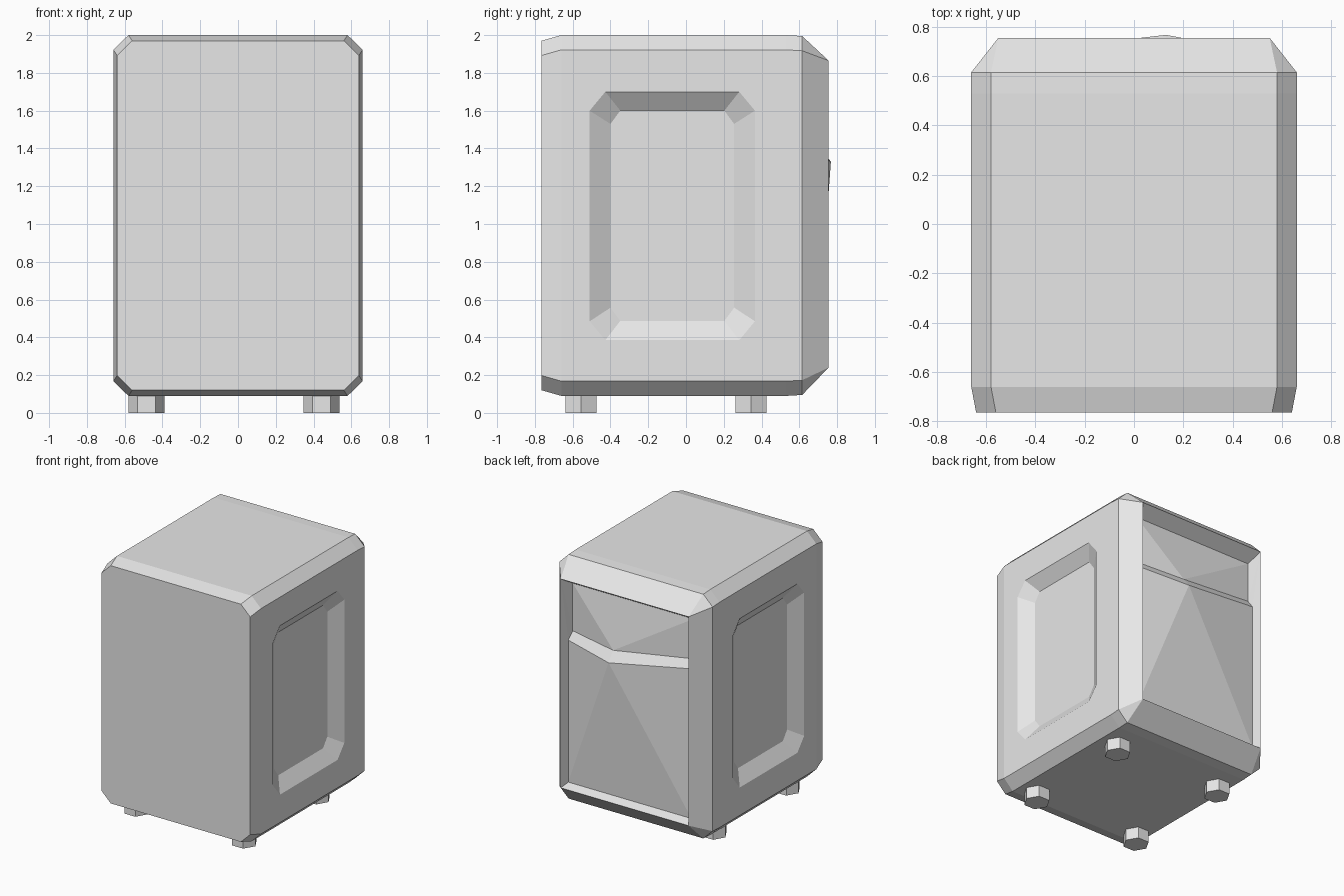
import bpy
import bmesh

cube = bpy.data.objects.get("Cube")
if cube:
    bpy.data.objects.remove(cube, do_unlink=True)

grey = bpy.data.materials.new("plain grey")
grey.use_nodes = True
COLOUR = (0.8, 0.8, 0.8, 1)
grey.diffuse_color = COLOUR
grey.node_tree.nodes["Principled BSDF"].inputs["Base Color"].default_value = COLOUR


def finish(bm, name):
    bmesh.ops.recalc_face_normals(bm, faces=bm.faces)
    mesh = bpy.data.meshes.new(name)
    bm.to_mesh(mesh)
    bm.free()
    mesh.materials.append(grey)
    obj = bpy.data.objects.new(name, mesh)
    bpy.context.collection.objects.link(obj)
    return obj


def octagon(a0, a1, b0, b1, ca, cb):
    """Rectangle with cut corners, two points per corner."""
    return [(a1, b1 - cb), (a1 - ca, b1), (a0 + ca, b1), (a0, b1 - cb),
            (a0, b0 + cb), (a0 + ca, b0), (a1 - ca, b0), (a1, b0 + cb)]


def bridge(bm, r1, r2):
    n = len(r1)
    for i in range(n):
        j = (i + 1) % n
        bm.faces.new((r1[i], r1[j], r2[j], r2[i]))


# Cabinet shell: chamfered sections from front to back
bm = bmesh.new()
rings = []
for y, hx, z0, z1 in ((-0.765, 0.64, 0.12, 1.97), (-0.66, 0.66, 0.09, 2.0),
                      (0.53, 0.66, 0.09, 2.0), (0.615, 0.66, 0.095, 1.995)):
    pts = octagon(-hx, hx, z0, z1, 0.08, 0.078)
    rings.append([bm.verts.new((x, y, z)) for x, z in pts])
for r1, r2 in zip(rings, rings[1:]):
    bridge(bm, r1, r2)
bm.faces.new(rings[0])

# Sloped back frame narrowing to a rectangular opening
rim = [bm.verts.new((x, 0.755, z)) for x, z in
       ((0.55, 1.865), (-0.55, 1.865), (-0.55, 0.24), (0.55, 0.24))]
last = rings[-1]
for i in range(4):
    j = (i + 1) % 4
    a, b, c = last[2 * i], last[2 * i + 1], last[(2 * i + 2) % 8]
    bm.faces.new((a, b, rim[i]))
    bm.faces.new((b, c, rim[j], rim[i]))

# Faceted back panel: bulging lower part, ledge, recessed upper part
peak = bm.verts.new((0.13, 0.767, 1.33))
fold = bm.verts.new((0.13, 0.71, 1.405))
sides = []
for s, ledge_z, rim_top, rim_low in ((1, 1.37, rim[0], rim[3]),
                                     (-1, 1.43, rim[1], rim[2])):
    low = bm.verts.new((s * 0.53, 0.69, 0.265))
    front = bm.verts.new((s * 0.53, 0.69, ledge_z))
    back = bm.verts.new((s * 0.52, 0.65, ledge_z + 0.06))
    top = bm.verts.new((s * 0.52, 0.65, 1.80))
    for face in ((rim_top, rim_low, low, front), (rim_top, front, back),
                 (rim_top, back, top), (low, peak, front),
                 (front, peak, fold, back), (back, fold, top)):
        bm.faces.new(face)
    sides.append((low, top))
(low_l, top_l), (low_r, top_r) = sides
bm.faces.new((low_l, low_r, peak))
bm.faces.new((top_l, top_r, fold))
bm.faces.new((rim[0], rim[1], top_r, top_l))
bm.faces.new((rim[3], rim[2], low_r, low_l))
body = finish(bm, "cabinet_body")

# Bevelled recess pressed into each side
for s in (1, -1):
    bm = bmesh.new()
    outer = octagon(-0.51, 0.365, 0.385, 1.70, 0.083, 0.1)
    inner = octagon(-0.40, 0.255, 0.487, 1.60, 0.052, 0.07)
    loops = [[bm.verts.new((s * x, y, z)) for y, z in pts]
             for x, pts in ((0.59, inner), (0.66, outer), (0.72, outer))]
    bridge(bm, loops[0], loops[1])
    bridge(bm, loops[1], loops[2])
    bm.faces.new(loops[0])
    bm.faces.new(loops[2])
    cutter = finish(bm, "side_recess_cutter")
    cutter.hide_render = True
    mod = body.modifiers.new("side_recess", 'BOOLEAN')
    mod.operation = 'DIFFERENCE'
    mod.solver = 'EXACT'
    mod.object = cutter
    bpy.context.view_layer.objects.active = body
    bpy.ops.object.modifier_apply(modifier=mod.name)
    bpy.data.objects.remove(cutter, do_unlink=True)

# Four hexagonal feet
for x, side in ((0.443, "left"), (-0.485, "right")):
    for y, end in ((-0.555, "front"), (0.345, "back")):
        bpy.ops.mesh.primitive_cylinder_add(vertices=6, radius=0.095, depth=0.1,
                                            location=(x, y, 0.05),
                                            rotation=(0, 0, 1.5708))
        foot = bpy.context.object
        foot.name = f"{end}_{side}_foot"
        foot.data.materials.append(grey)
